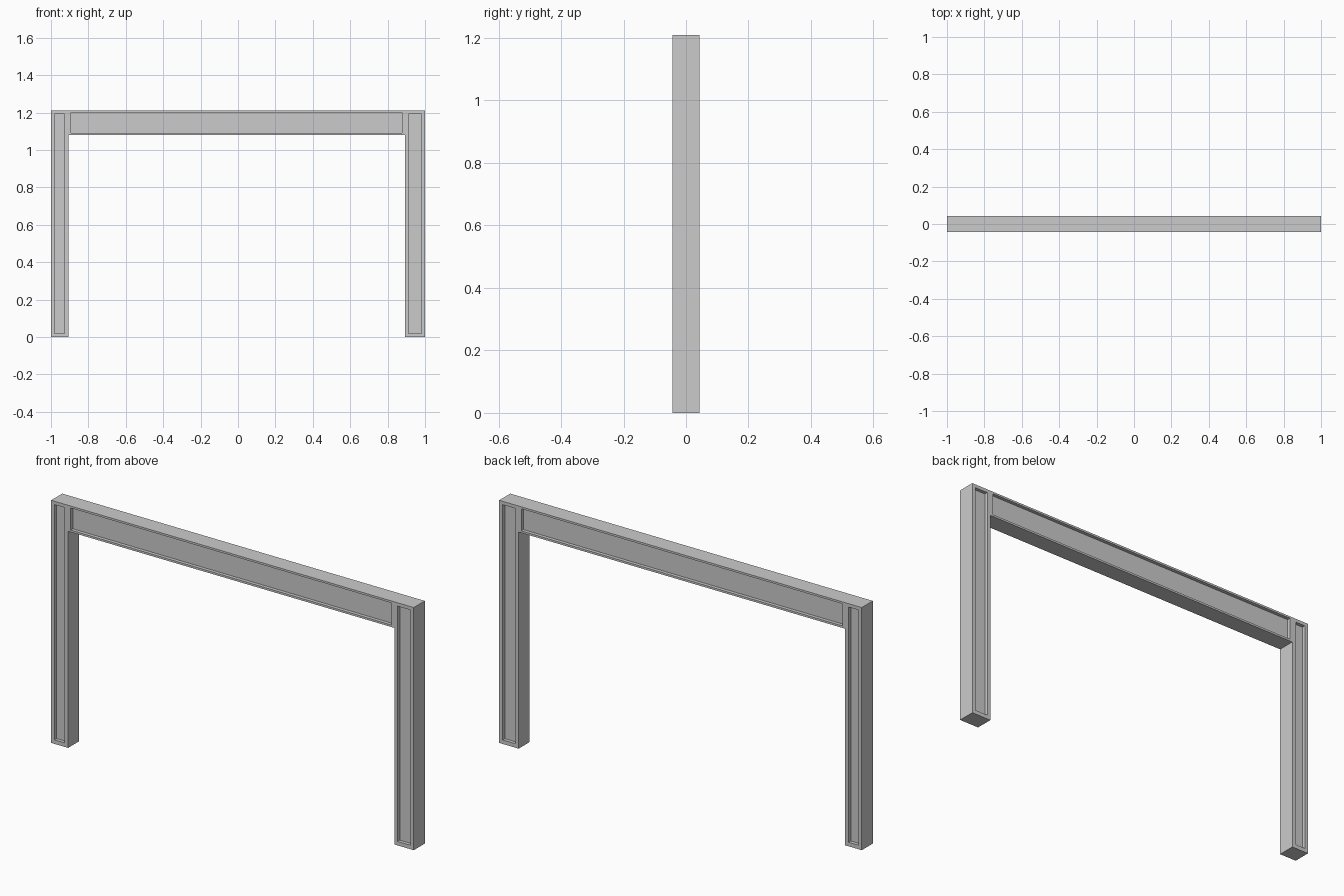
import bpy, bmesh
from mathutils import Matrix

if "Cube" in bpy.data.objects:
    bpy.data.objects.remove(bpy.data.objects["Cube"])

HALF_DEPTH = 0.0435
RECESS = 0.017
HEIGHT = 1.21


def add_object(name, bm):
    bmesh.ops.recalc_face_normals(bm, faces=bm.faces)
    mesh = bpy.data.meshes.new(name)
    bm.to_mesh(mesh)
    bm.free()
    obj = bpy.data.objects.new(name, mesh)
    bpy.context.collection.objects.link(obj)
    return obj


def add_box(bm, x0, x1, y0, y1, z0, z1):
    centre = Matrix.Translation(((x0 + x1) / 2, (y0 + y1) / 2, (z0 + z1) / 2))
    size = Matrix.Diagonal((x1 - x0, y1 - y0, z1 - z0, 1))
    bmesh.ops.create_cube(bm, size=1, matrix=centre @ size)


# Doorway-shaped frame: two posts and a top beam from one extruded outline
outline = [(-1, 0), (-0.907, 0), (-0.907, 1.08), (0.893, 1.08),
           (0.893, 0), (1, 0), (1, HEIGHT), (-1, HEIGHT)]
bm = bmesh.new()
face = bm.faces.new([bm.verts.new((x, -HALF_DEPTH, z)) for x, z in outline])
result = bmesh.ops.extrude_face_region(bm, geom=[face], use_keep_orig=True)
moved = [g for g in result["geom"] if isinstance(g, bmesh.types.BMVert)]
bmesh.ops.translate(bm, verts=moved, vec=(0, 2 * HALF_DEPTH, 0))
frame = add_object("frame", bm)

# Recessed panels (x0, x1, z0, z1): left post, right post, beam; front and back
panels = [(-0.982, -0.928, 0.02, 1.193),
          (0.911, 0.981, 0.02, 1.193),
          (-0.893, 0.878, 1.09, 1.2)]
bm = bmesh.new()
inner, outer = HALF_DEPTH - RECESS, HALF_DEPTH + 0.05
for x0, x1, z0, z1 in panels:
    add_box(bm, x0, x1, -outer, -inner, z0, z1)
    add_box(bm, x0, x1, inner, outer, z0, z1)
cutter = add_object("panel_cutter", bm)
cutter.hide_render = True
cutter.display_type = 'WIRE'

mod = frame.modifiers.new("panel_recesses", 'BOOLEAN')
mod.operation = 'DIFFERENCE'
mod.solver = 'EXACT'
mod.object = cutter
